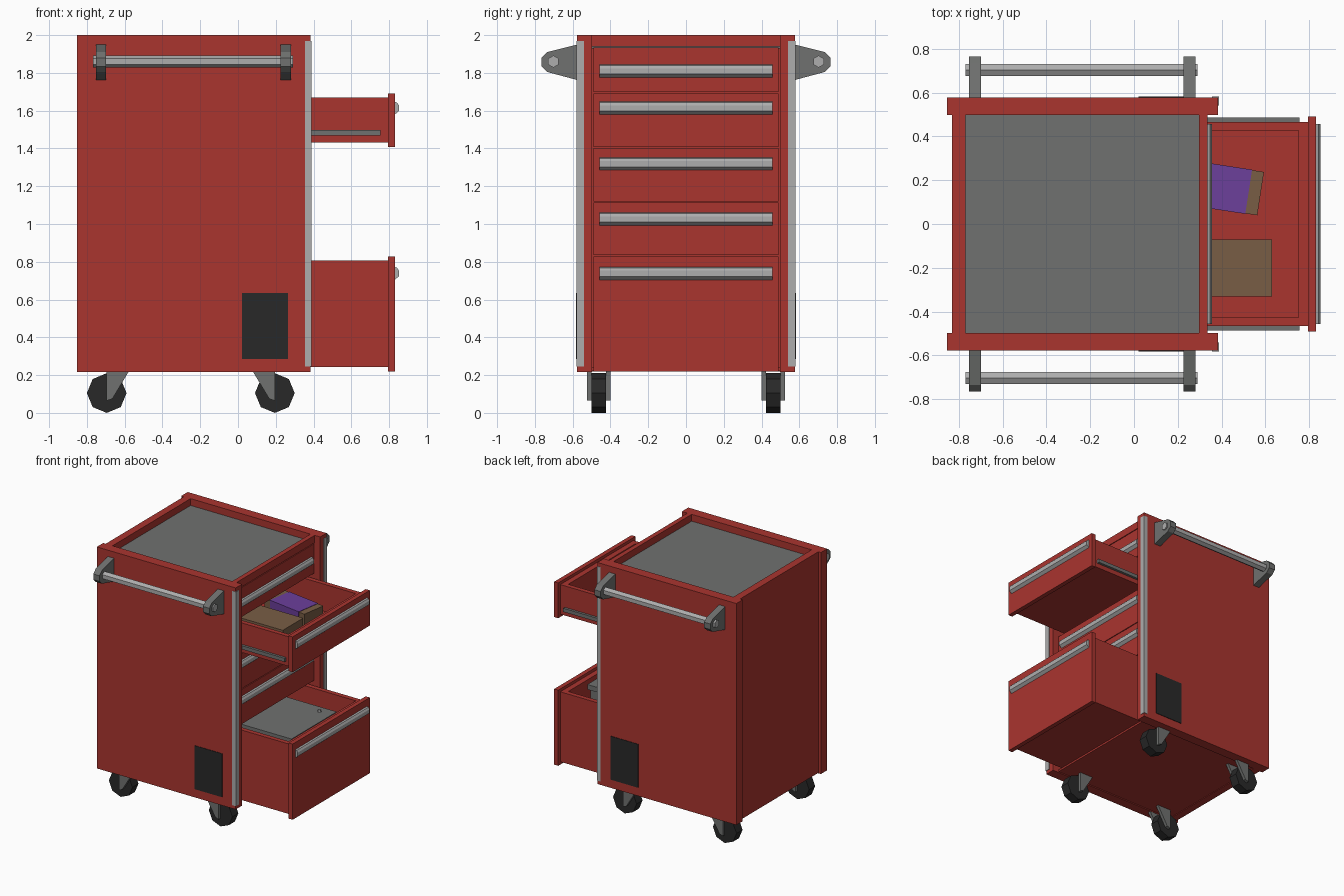
import bpy, bmesh, math
from mathutils import Vector, Matrix

if "Cube" in bpy.data.objects:
    bpy.data.objects.remove(bpy.data.objects["Cube"])


def mat(name, r, g, b):
    m = bpy.data.materials.new(name)
    m.diffuse_color = (r, g, b, 1)
    m.use_nodes = True
    m.node_tree.nodes["Principled BSDF"].inputs["Base Color"].default_value = m.diffuse_color
    return m


RED = mat("red paint", 0.40, 0.035, 0.028)
GREY = mat("mid grey", 0.16, 0.165, 0.16)
CHROME = mat("light chrome", 0.42, 0.42, 0.42)
BLACK = mat("black rubber", 0.022, 0.022, 0.022)
BROWN = mat("cardboard brown", 0.19, 0.11, 0.06)
PURPLE = mat("purple", 0.15, 0.05, 0.33)


def finish(name, bm, m):
    bmesh.ops.recalc_face_normals(bm, faces=bm.faces[:])
    me = bpy.data.meshes.new(name)
    bm.to_mesh(me)
    bm.free()
    me.materials.append(m)
    ob = bpy.data.objects.new(name, me)
    bpy.context.collection.objects.link(ob)
    return ob


def box(name, x, y, z, m):
    """Box from (min, max) pairs."""
    bm = bmesh.new()
    size = [b - a for a, b in (x, y, z)]
    mid = Vector([(a + b) / 2 for a, b in (x, y, z)])
    bmesh.ops.create_cube(bm, size=1, matrix=Matrix.Translation(mid) @ Matrix.Diagonal((*size, 1)))
    return finish(name, bm, m)


def prism(name, pts, place, lo, hi, m):
    """Extrude a 2D outline between lo and hi; place(a, b, t) gives the 3D point."""
    bm = bmesh.new()
    rings = [[bm.verts.new(place(a, b, t)) for a, b in pts] for t in (lo, hi)]
    bm.faces.new(rings[0])
    bm.faces.new(rings[1])
    n = len(pts)
    for i in range(n):
        j = (i + 1) % n
        bm.faces.new((rings[0][i], rings[0][j], rings[1][j], rings[1][i]))
    return finish(name, bm, m)


def along_y(a, b, t):
    return (a, t, b)


def along_x(a, b, t):
    return (t, a, b)


def ngon(cx, cz, r, n, start=math.pi / 2):
    return [(cx + r * math.cos(start + 2 * math.pi * i / n),
             cz + r * math.sin(start + 2 * math.pi * i / n)) for i in range(n)]


# cabinet shell
box("back_panel", (-0.83, -0.77), (-0.498, 0.498), (0.22, 2.0), RED)
box("bottom_panel", (-0.80, 0.33), (-0.498, 0.498), (0.225, 0.24), RED)
box("front_lip", (0.297, 0.335), (-0.498, 0.498), (1.94, 2.0), RED)
box("top_tray", (-0.78, 0.30), (-0.498, 0.498), (1.93, 1.945), GREY)

for s, side in ((-1, "front"), (1, "rear")):
    def span(a, b):
        return tuple(sorted((s * a, s * b)))

    # side panel with corner trim and vent plate
    box(f"side_panel_{side}", (-0.853, 0.384), span(0.497, 0.578), (0.217, 2.0), RED)
    box(f"corner_trim_{side}", (0.355, 0.388), span(0.54, 0.581), (0.245, 1.97), CHROME)
    box(f"vent_plate_{side}", (0.02, 0.265), span(0.575, 0.582), (0.285, 0.635), BLACK)

    # push rail and its two brackets
    prism(f"push_rail_{side}", ngon(s * 0.702, 1.86, 0.032, 6), along_x, -0.768, 0.29, CHROME)
    outline = [(0.575, 1.95), (0.735, 1.91), (0.765, 1.88),
               (0.765, 1.835), (0.735, 1.805), (0.575, 1.762)]
    for x in (-0.753, 0.225):
        prism(f"rail_bracket_{side}", [(s * a, b) for a, b in outline], along_x, x, x + 0.055, GREY)

    # casters, forks leaning towards the middle
    yc = s * 0.462
    for cx, d in ((-0.695, 1), (0.195, -1)):
        prism(f"caster_wheel_{side}", ngon(cx, 0.105, 0.105, 8), along_y, yc - 0.038, yc + 0.038, BLACK)
        fork = [(cx, 0.225), (cx + d * 0.12, 0.225), (cx + d * 0.03, 0.075), (cx, 0.065)]
        for k in (-1, 1):
            lo, hi = sorted((yc + k * 0.038, yc + k * 0.062))
            prism(f"caster_fork_{side}", fork, along_y, lo, hi, GREY)


def drawer(n, z0, z1, handle_z, shift):
    """Drawer with front, open box, handle and slides, pulled out by shift."""
    f = 0.335 + shift
    b = -0.73 + shift
    lo, hi, t = z0 + 0.026, z1 - 0.026, 0.038
    box(f"drawer_{n}_front", (f - 0.036, f), (-0.491, 0.491), (z0 + 0.003, z1 - 0.003), RED)
    box(f"drawer_{n}_base", (b, f - 0.036), (-0.465, 0.465), (lo, lo + 0.02), RED)
    box(f"drawer_{n}_inner_front", (f - 0.08, f - 0.036), (-0.465, 0.465), (lo, hi), RED)
    box(f"drawer_{n}_back", (b, b + t), (-0.465, 0.465), (lo, hi), RED)
    for y in (-0.465, 0.465 - t):
        box(f"drawer_{n}_side", (b, f - 0.036), (y, y + t), (lo, hi), RED)
    h = handle_z
    prism(f"drawer_{n}_handle", [(f - 0.002, h + 0.035), (f + 0.012, h + 0.03), (f + 0.022, h + 0.015),
                                 (f + 0.022, h - 0.015), (f - 0.002, h - 0.035)],
          along_y, -0.457, 0.457, CHROME)
    if z1 - z0 < 0.5:
        for y in (-0.485, 0.463):
            box(f"drawer_{n}_slide", (b, f - 0.075), (y, y + 0.022), (lo + 0.037, lo + 0.066), GREY)


OPEN = 0.495
levels = [(1.695, 1.937, 1.809, 0), (1.405, 1.695, 1.613, OPEN), (1.117, 1.405, 1.318, 0),
          (0.832, 1.117, 1.026, 0), (0.217, 0.832, 0.738, OPEN)]
for i, lv in enumerate(levels, 1):
    drawer(i, *lv)

# boxes in the upper open drawer
box("cardboard_box", (0.15, 0.63), (-0.33, -0.07), (1.45, 1.63), BROWN)
turn = Matrix.Translation((0.38, 0.169, 0)) @ Matrix.Rotation(math.radians(-8.7), 4, 'Z')
for name, x, w, top, m in (("wrapped_box", 0.2, 0.1, 1.60, BROWN),
                           ("wrapped_box_band", 0.145, 0.102, 1.603, PURPLE)):
    box(name, (-x, x), (-w, w), (1.45, top), m).matrix_world = turn

# metal case in the lower open drawer
box("metal_case_body", (0.0, 0.71), (-0.34, 0.20), (0.26, 0.745), GREY)
box("metal_case_lid", (-0.015, 0.725), (-0.355, 0.22), (0.75, 0.79), GREY)
box("metal_case_seam", (0.01, 0.70), (-0.33, 0.19), (0.74, 0.755), GREY)
bm = bmesh.new()
bmesh.ops.create_cone(bm, cap_ends=True, segments=6, radius1=0.016, radius2=0.01, depth=0.02,
                      matrix=Matrix.Translation((0.62, 0.15, 0.798)))
finish("case_knob", bm, CHROME)
